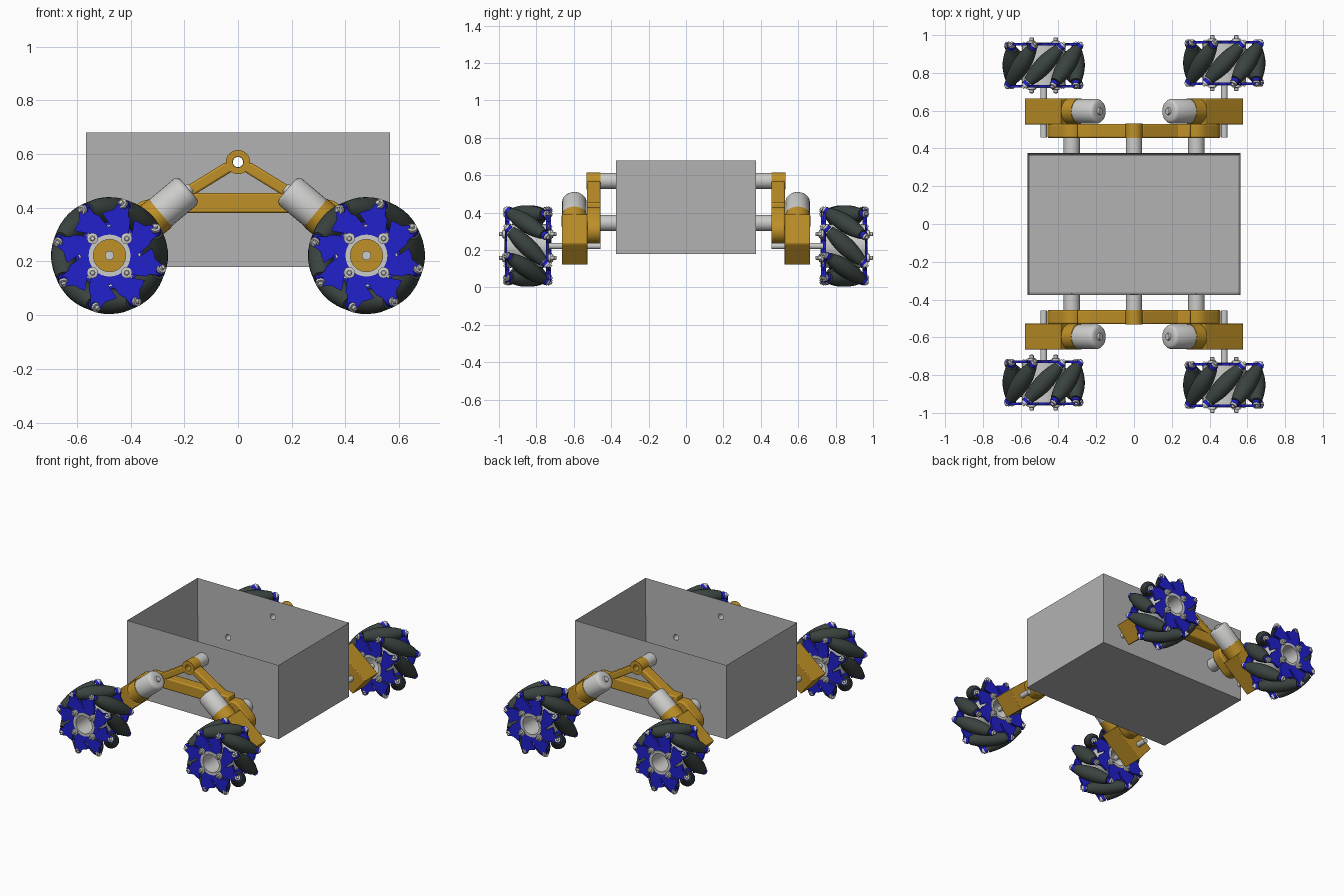
import bpy, bmesh
from math import sin, cos, radians, pi
from mathutils import Vector, Matrix

cube = bpy.data.objects.get("Cube")
if cube:
    bpy.data.objects.remove(cube, do_unlink=True)


def material(name, *rgb):
    m = bpy.data.materials.new(name)
    m.use_nodes = True
    m.diffuse_color = (*rgb, 1)
    m.node_tree.nodes["Principled BSDF"].inputs["Base Color"].default_value = (*rgb, 1)
    return m


GOLD = material("gold", 0.52, 0.28, 0.02)
BLUE = material("blue", 0.015, 0.015, 0.6)
RUBBER = material("dark_rubber", 0.042, 0.056, 0.05)
METAL = material("light_metal", 0.6, 0.6, 0.59)
GREY = material("box_grey", 0.45, 0.45, 0.45)


def finish(bm, name, mat, smooth=True):
    """Turn a bmesh into an object, keeping hard edges sharp."""
    bmesh.ops.remove_doubles(bm, verts=bm.verts, dist=1e-5)
    bmesh.ops.recalc_face_normals(bm, faces=bm.faces)
    for f in bm.faces:
        f.smooth = smooth
    for e in bm.edges:
        e.smooth = e.calc_face_angle(pi) < radians(35)
    me = bpy.data.meshes.new(name)
    bm.to_mesh(me)
    bm.free()
    me.materials.append(mat)
    ob = bpy.data.objects.new(name, me)
    bpy.context.collection.objects.link(ob)
    return ob


def lathe(bm, profile, origin, axis, seg=24):
    """Revolve (distance, radius) points; profiles not starting on the axis become tubes."""
    rot = Vector((0, 0, 1)).rotation_difference(Vector(axis)).to_matrix()
    rings = [[bm.verts.new(Vector(origin) + rot @ Vector((r * cos(a), r * sin(a), d)))
              for a in (2 * pi * i / seg for i in range(seg))] for d, r in profile]
    pairs = list(zip(rings, rings[1:]))
    if profile[0][1] > 0:
        pairs.append((rings[-1], rings[0]))
    for a, b in pairs:
        for i in range(seg):
            j = (i + 1) % seg
            bm.faces.new((a[i], a[j], b[j], b[i]))


def turned(name, profile, origin, axis, mat, seg=32):
    bm = bmesh.new()
    lathe(bm, profile, origin, axis, seg)
    return finish(bm, name, mat)


def rod(r, a, b):
    return [(a, 0), (a, r), (b, r), (b, 0)]


def tube(r, inner, a, b):
    return [(a, r), (b, r), (b, inner), (a, inner)]


def extrude(bm, faces, depth):
    new = bmesh.ops.extrude_face_region(bm, geom=faces)["geom"]
    bmesh.ops.translate(bm, vec=(0, depth, 0),
                        verts=[v for v in new if isinstance(v, bmesh.types.BMVert)])


def prism(name, pts, y0, y1, mat, bevel=0.008):
    bm = bmesh.new()
    extrude(bm, [bm.faces.new([bm.verts.new((x, y0, z)) for x, z in pts])], y1 - y0)
    ob = finish(bm, name, mat)
    mod = ob.modifiers.new("bevel", "BEVEL")
    mod.width, mod.segments, mod.limit_method = bevel, 2, "ANGLE"
    return ob


def strip(p, q, w):
    """Rectangle of half width w around the line p-q."""
    p, q = Vector(p), Vector(q)
    n = (q - p).normalized().orthogonal() * w
    return [p + n, q + n, q - n, p - n]


def capsule(p, q, r, n=12):
    p, q = Vector(p), Vector(q)
    d = (q - p).normalized()
    o = d.orthogonal()
    turn = [pi * i / n for i in range(n + 1)]
    return ([q + (o * cos(t) + d * sin(t)) * r for t in turn]
            + [p - (o * cos(t) + d * sin(t)) * r for t in turn])


# Open box with post holes through its long walls
APEX, POST = (0, 0.57), (0.33, 0.345)
bm = bmesh.new()
bmesh.ops.create_cube(bm, size=1)
bmesh.ops.scale(bm, vec=(1.13, 0.75, 0.5), verts=bm.verts)
bmesh.ops.translate(bm, vec=(0, 0, 0.43), verts=bm.verts)
top = [max(bm.faces, key=lambda f: f.calc_center_median().z)]
bmesh.ops.inset_region(bm, faces=top, thickness=0.018)
bmesh.ops.translate(bm, vec=(0, 0, -0.48), verts=top[0].verts)
box = finish(bm, "box", GREY, smooth=False)
bm = bmesh.new()
for x, z in (APEX, POST, (-POST[0], POST[1])):
    lathe(bm, rod(0.019, -0.5, 0.5), (x, 0, z), (0, 1, 0))
cutter = finish(bm, "hole_cutter", GREY)
cutter.hide_render = True
cutter.hide_viewport = True
cut = box.modifiers.new("holes", "BOOLEAN")
cut.object, cut.solver = cutter, "EXACT"

# Suspension frames, gearboxes and motors
SLOPE = radians(40)
WX, WZ = 0.478, 0.222
for sy, end in ((-1, "front"), (1, "back")):
    out = (0, sy, 0)
    y0, y1 = 0.456 * sy, 0.53 * sy
    turned(end + "_pivot_ring", tube(0.045, 0.02, 0.456, 0.532), (0, 0, APEX[1]), out, GOLD)
    turned(end + "_pivot_post", tube(0.043, 0.02, 0.375, 0.457), (0, 0, APEX[1]), out, METAL)
    prism(end + "_cross_bar", [(-0.3, 0.38), (0.3, 0.38), (0.3, 0.455), (-0.3, 0.455)],
          y0, y1, GOLD)
    for sx, side in ((-1, "right"), (1, "left")):
        tag = f"{end}_{side}_"
        turned(tag + "post", tube(0.043, 0.02, 0.375, 0.457), (sx * POST[0], 0, POST[1]), out, METAL)
        prism(tag + "arm", strip((sx * 0.033, 0.553), (sx * 0.33, 0.37), 0.021), y0, y1, GOLD)
        prism(tag + "frame_end", capsule((sx * 0.33, 0.36), (sx * 0.388, 0.305), 0.07), y0, y1, GOLD)
        # gearbox axis runs from the axle up towards the middle
        base = Vector((sx * WX, WZ))
        d = Vector((-sx * cos(SLOPE), sin(SLOPE)))
        prism(tag + "gearbox", strip(base - d * 0.072, base + d * 0.178, 0.0724),
              0.526 * sy, 0.664 * sy, GOLD, 0.004)
        axis, start = (d.x, 0, d.y), (base.x, 0.597 * sy, base.y)
        turned(tag + "collar", rod(0.068, 0.17, 0.247), start, axis, GOLD)
        turned(tag + "motor", [(0.24, 0), (0.24, 0.065), (0.368, 0.065), (0.38, 0.058),
                               (0.385, 0.048), (0.385, 0.02), (0.395, 0.017), (0.395, 0)],
               start, axis, METAL)
        turned(tag + "axle", rod(0.017, 0.457, 0.75), (base.x, 0, base.y), out, METAL)

# Wheel parts, modelled once around the origin with the axle along y
HALF, TILT, RC = 0.117, radians(43), 0.17
rollers, bolts, hub, plates = (bmesh.new() for _ in range(4))
barrel = [(-0.12, 0), (-0.12, 0.028)]
barrel += [(t * 0.03, 0.048 - 0.0013 * t * t) for t in range(-3, 4)]
barrel += [(0.12, 0.028), (0.12, 0)]
for k in range(8):
    a = k * pi / 4
    centre = Vector((cos(a), 0, sin(a))) * RC
    axis = Vector((-sin(a) * sin(TILT), -cos(TILT), cos(a) * sin(TILT)))
    lathe(rollers, barrel, centre, axis, 20)
    for s in (-1, 1):
        lathe(plates, rod(0.022, 0.124, 0.142), centre, axis * s, 12)
        lathe(bolts, [(0.12, 0), (0.12, 0.012), (0.142, 0.012), (0.142, 0.019),
                      (0.154, 0.019), (0.154, 0.01), (0.164, 0.008), (0.164, 0)],
              centre, axis * s, 12)

# hub drum with an open bore, and the bolts that clamp the plates
lathe(hub, tube(0.115, 0.06, -HALF + 0.01, HALF - 0.01), (0, 0, 0), (0, 1, 0), 32)
lathe(hub, tube(0.078, 0.06, -HALF - 0.003, HALF + 0.003), (0, 0, 0), (0, 1, 0), 32)
for k in range(4):
    a = pi / 4 + k * pi / 2
    for s in (-1, 1):
        lathe(bolts, [(0.1, 0), (0.1, 0.021), (0.129, 0.021), (0.131, 0.011),
                      (0.145, 0.011), (0.148, 0.007), (0.148, 0)],
              (0.09 * cos(a), 0, 0.09 * sin(a)), (0, s, 0), 12)

# pinwheel side plates: one sector of lobe and swept slot, repeated eight times
SECTOR = [(-9, 0.165), (-6, 0.195), (0, 0.207), (6, 0.2), (11, 0.172), (20, 0.165),
          (26, 0.16), (14, 0.112), (19, 0.106), (31, 0.155), (36, 0.165)]
for flip in (1, -1):
    faces = []
    for k in range(8):
        loop = SECTOR + [(deg, 0.07) for deg in (36, 21, 6, -9)]
        pts = [(r, radians(deg + 29 + 45 * k) * flip) for deg, r in loop]
        faces.append(plates.faces.new([plates.verts.new((r * cos(a), -HALF * flip, r * sin(a)))
                                       for r, a in pts]))
    bmesh.ops.remove_doubles(plates, verts=list({v for f in faces for v in f.verts}), dist=1e-5)
    extrude(plates, [f for f in faces if f.is_valid], 0.013 * flip)

parts = [finish(rollers, "rollers", RUBBER), finish(bolts, "bolts", METAL),
         finish(hub, "hub", METAL), finish(plates, "side_plates", BLUE)]

# Four wheels share the same meshes
for sy, end in ((-1, "front"), (1, "back")):
    for sx, side in ((-1, "right"), (1, "left")):
        for part in parts:
            ob = bpy.data.objects.new(f"{end}_{side}_wheel_{part.data.name}", part.data)
            ob.location = (sx * WX, sy * (0.846 + 0.006 * sx), WZ)
            bpy.context.collection.objects.link(ob)
for part in parts:
    bpy.data.objects.remove(part)
